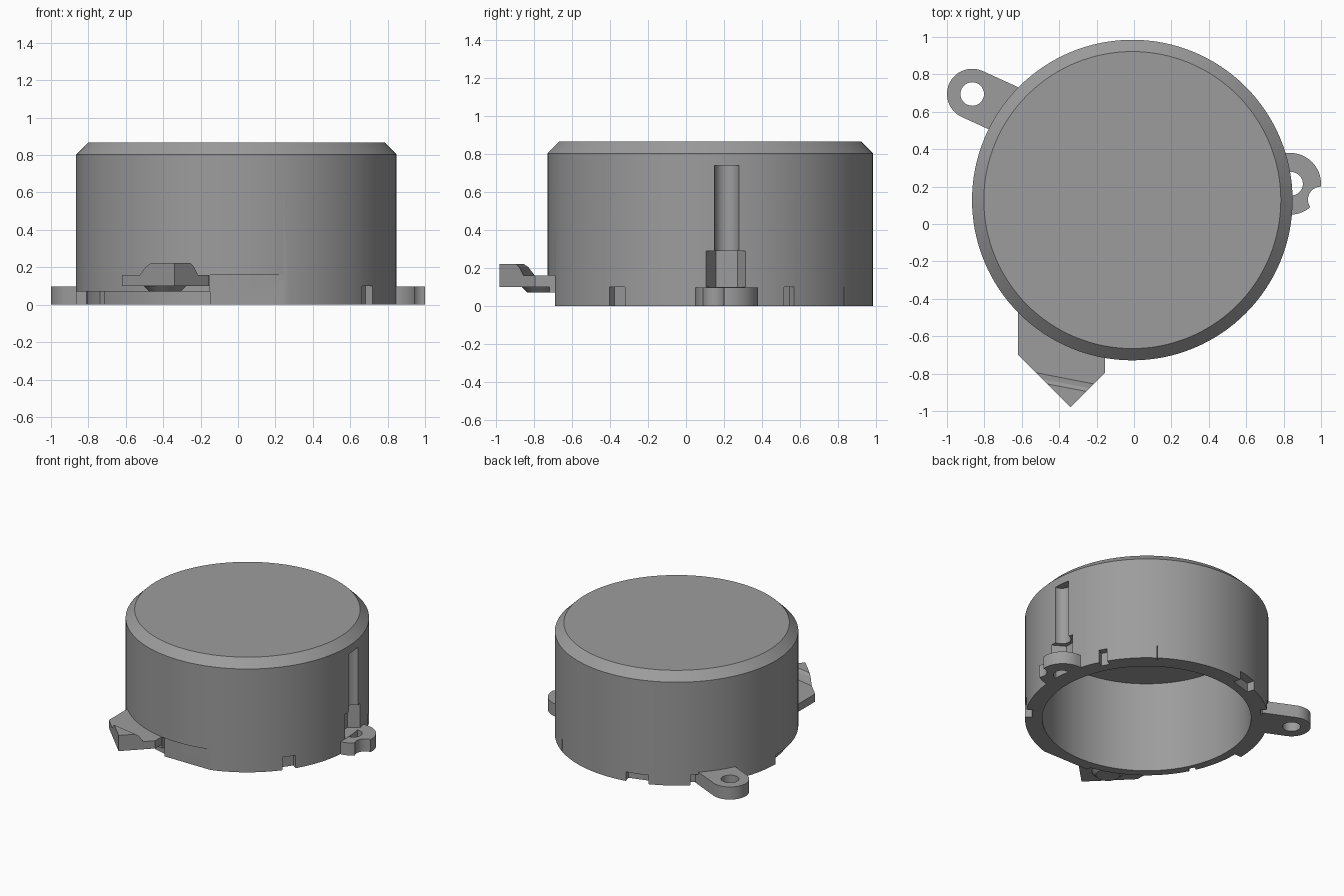
import bpy, bmesh, math
from mathutils import Vector

if "Cube" in bpy.data.objects:
    bpy.data.objects.remove(bpy.data.objects["Cube"])

CX, CY, R = -0.009, 0.128, 0.857
grey = bpy.data.materials.new("plain grey")
grey.diffuse_color = (0.335, 0.335, 0.335, 1)
grey.use_nodes = True
grey.node_tree.nodes["Principled BSDF"].inputs["Base Color"].default_value = grey.diffuse_color


def make(name, bm):
    bmesh.ops.recalc_face_normals(bm, faces=bm.faces)
    me = bpy.data.meshes.new(name)
    bm.to_mesh(me)
    bm.free()
    me.materials.append(grey)
    ob = bpy.data.objects.new(name, me)
    bpy.context.collection.objects.link(ob)
    return ob


def prism(name, pts, z0, z1):
    bm = bmesh.new()
    f = bm.faces.new([bm.verts.new((x, y, z0)) for x, y in pts])
    r = bmesh.ops.extrude_face_region(bm, geom=[f])
    for v in r["geom"]:
        if isinstance(v, bmesh.types.BMVert):
            v.co.z = z1
    return make(name, bm)


def arc(x, y, r, a0=0, a1=360, n=32):
    full = a1 - a0 == 360
    ang = [math.radians(a0 + (a1 - a0) * i / (n if full else n - 1)) for i in range(n)]
    return [(x + r * math.cos(a), y + r * math.sin(a)) for a in ang]


def rect(x0, x1, y0, y1):
    return [(x0, y0), (x1, y0), (x1, y1), (x0, y1)]


def select(ob):
    bpy.ops.object.select_all(action='DESELECT')
    ob.select_set(True)
    bpy.context.view_layer.objects.active = ob


def boolean(ob, other, op='DIFFERENCE'):
    m = ob.modifiers.new("cut", 'BOOLEAN')
    m.operation, m.object, m.solver = op, other, 'EXACT'
    select(ob)
    bpy.ops.object.modifier_apply(modifier=m.name)
    bpy.data.objects.remove(other)


def smooth(ob):
    select(ob)
    bpy.ops.object.shade_smooth_by_angle(angle=math.radians(25))


# Round housing: hollow cup, open below, chamfered top edge
bm = bmesh.new()
rings = []
for r, z in [(0.735, 0.706), (0.735, 0), (R, 0), (R, 0.803), (0.794, 0.866)]:
    rings.append([bm.verts.new((x, y, z)) for x, y in arc(CX, CY, r, n=128)])
for a, b in zip(rings, rings[1:]):
    for i in range(128):
        j = (i + 1) % 128
        bm.faces.new((a[i], a[j], b[j], b[i]))
bm.faces.new(rings[0])
bm.faces.new(rings[-1])
housing = make("housing", bm)

# Flat along the lower front edge
boolean(housing, prism("flat_cutter", rect(-0.15, 0.6, -1, -0.69), -0.1, 0.16))

# Shallow step under the front left edge
step = prism("step_cutter", rect(-1.2, -0.15, -1, 0.14), -0.1, 0.07)
boolean(step, prism("step_core", arc(CX, CY, 0.80, n=128), -0.2, 0.2))
boolean(housing, step)

# Screw pocket and driver slot above the right lug
boolean(housing, prism("nut_cutter", arc(0.85, 0.215, 0.112, 30, 390, 6), 0.1, 0.29))
boolean(housing, prism("slot_cutter", arc(0.845, 0.215, 0.065), 0.2, 0.74))

# Small notches around the rim: angle, width, depth, height
for ang, w, d, h in [(-35, 0.1, 0.05, 0.1), (29, 0.06, 0.05, 0.1), (55, 0.006, 0.04, 0.1),
                     (106, 0.17, 0.06, 0.07), (134, 0.07, 0.05, 0.08), (206, 0.05, 0.09, 0.07)]:
    a = math.radians(ang)
    u, v = Vector((math.cos(a), math.sin(a))), Vector((-math.sin(a), math.cos(a)))
    c = Vector((CX, CY))
    pts = [c + u * r + v * s * w / 2 for r, s in
           [(R - d, -1), (R + 0.05, -1), (R + 0.05, 1), (R - d, 1)]]
    boolean(housing, prism("notch_cutter", [tuple(p) for p in pts], -0.1, h))
smooth(housing)

# Left mounting lug, pointing away from the housing
dx, dy = 0.91, -0.415
ang = math.degrees(math.atan2(-dy, -dx))
pts = arc(-0.865, 0.695, 0.135, ang - 90, ang + 90, 24)
pts += [(pts[-1][0] + dx * 0.25, pts[-1][1] + dy * 0.25),
        (pts[0][0] + dx * 0.25, pts[0][1] + dy * 0.25)]
lug = prism("left_lug", pts, 0, 0.098)
boolean(lug, prism("hole_cutter", arc(-0.865, 0.695, 0.063), -0.1, 0.2))
smooth(lug)

# Right mounting lug with hole and a bite in its edge
lug = prism("right_lug", [(0.77, 0.05)] + arc(0.835, 0.215, 0.165, -90, 90, 32) + [(0.77, 0.38)],
            0, 0.098)
boolean(lug, prism("hole_cutter", arc(0.84, 0.215, 0.063), -0.1, 0.2))
boolean(lug, prism("bite_cutter", arc(1.0, 0.13, 0.07), -0.1, 0.2))
smooth(lug)

# Pointed tongue at the front, trimmed so it ends inside the housing wall
tongue = prism("tongue", [(-0.62, -0.42), (-0.62, -0.70), (-0.34, -0.98), (-0.155, -0.795),
                          (-0.155, -0.58)], 0.1, 0.16)
boolean(tongue, prism("tongue_trim", arc(CX, CY, 0.80, n=128), 0, 0.3))

# Raised tip with rounded sloping back
bm = bmesh.new()
for p in [(-0.525, -0.795, 0.16), (-0.215, -0.855, 0.16), (-0.34, -0.98, 0.16),
          (-0.49, -0.83, 0.205), (-0.237, -0.877, 0.205),
          (-0.465, -0.855, 0.222), (-0.255, -0.895, 0.222), (-0.34, -0.98, 0.222)]:
    bm.verts.new(p)
bmesh.ops.convex_hull(bm, input=bm.verts)
make("tongue_tip", bm)

# Round tapered pad under the tongue
bm = bmesh.new()
bmesh.ops.create_cone(bm, cap_ends=True, segments=32, radius1=0.085, radius2=0.115, depth=0.03)
bmesh.ops.translate(bm, verts=bm.verts, vec=(-0.39, -0.75, 0.086))
smooth(make("tongue_pad", bm))
